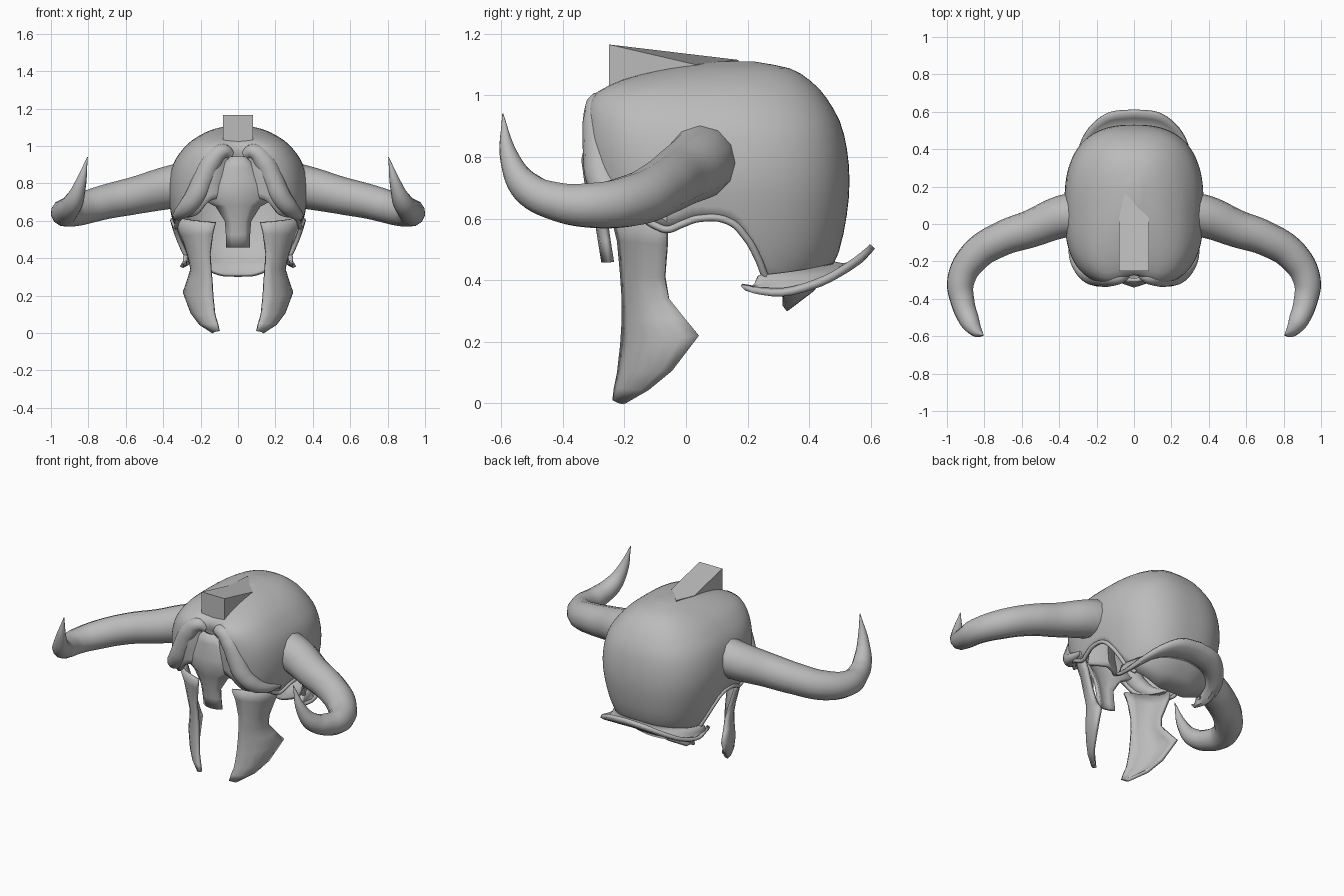
import bpy
import math
from mathutils import Vector

cube = bpy.data.objects.get("Cube")
if cube:
    bpy.data.objects.remove(cube, do_unlink=True)

steel = bpy.data.materials.new("grey_steel")
steel.use_nodes = True
steel.diffuse_color = (0.5, 0.5, 0.5, 1)
steel.node_tree.nodes["Principled BSDF"].inputs["Base Color"].default_value = (0.5, 0.5, 0.5, 1)


def table(rows, t):
    """Smoothly look up the columns of a table whose first column is t."""
    t = max(rows[0][0], min(rows[-1][0], t))
    for i, (a, b) in enumerate(zip(rows, rows[1:])):
        if t <= b[0]:
            p, n = rows[max(i - 1, 0)], rows[min(i + 2, len(rows) - 1)]
            h = b[0] - a[0]
            f = (t - a[0]) / h
            out = []
            for k in range(1, len(a)):
                m0 = (b[k] - p[k]) / (b[0] - p[0]) * h
                m1 = (n[k] - a[k]) / (n[0] - a[0]) * h
                out.append((2*f**3 - 3*f*f + 1) * a[k] + (f**3 - 2*f*f + f) * m0
                           + (3*f*f - 2*f**3) * b[k] + (f**3 - f*f) * m1)
            return out


def finish(obj, angle=40):
    obj.data.materials.clear()
    obj.data.materials.append(steel)
    bpy.ops.object.select_all(action='DESELECT')
    obj.select_set(True)
    bpy.context.view_layer.objects.active = obj
    bpy.ops.object.shade_smooth_by_angle(angle=math.radians(angle))
    return obj


def mesh_part(name, verts, faces, thickness=0, offset=-1, mirror=False):
    me = bpy.data.meshes.new(name)
    me.from_pydata(verts, [], faces)
    me.update()
    obj = bpy.data.objects.new(name, me)
    bpy.context.collection.objects.link(obj)
    if thickness:
        mod = obj.modifiers.new("thickness", 'SOLIDIFY')
        mod.thickness, mod.offset = thickness, offset
    if mirror:
        obj.modifiers.new("mirror", 'MIRROR').use_mirror_merge = False
    return finish(obj)


def grid_part(name, rows, closed=False, **kw):
    """Skin a list of equally long point rows."""
    n = len(rows[0])
    faces = []
    for r in range(len(rows) - 1):
        for c in range(n if closed else n - 1):
            d = (c + 1) % n
            faces.append((r*n + c, r*n + d, (r+1)*n + d, (r+1)*n + c))
    if closed:
        faces.append(tuple((len(rows) - 1)*n + c for c in range(n)))
    return mesh_part(name, [p for row in rows for p in row], faces, **kw)


def tube(name, points, depth=1, sides=4):
    """Round tube through (x, y, z, radius) points."""
    cu = bpy.data.curves.new(name, 'CURVE')
    cu.dimensions = '3D'
    cu.bevel_depth, cu.bevel_resolution = depth, sides
    cu.resolution_u, cu.use_fill_caps = 6, True
    sp = cu.splines.new('BEZIER')
    sp.bezier_points.add(len(points) - 1)
    for bp, (x, y, z, r) in zip(sp.bezier_points, points):
        bp.co, bp.radius = (x, y, z), r
        bp.handle_left_type = bp.handle_right_type = 'AUTO'
    obj = bpy.data.objects.new(name, cu)
    bpy.context.collection.objects.link(obj)
    bpy.ops.object.select_all(action='DESELECT')
    obj.select_set(True)
    bpy.context.view_layer.objects.active = obj
    bpy.ops.object.convert(target='MESH')
    return finish(bpy.context.view_layer.objects.active, 60)


# Bowl sections: height, front y, back y, half width
BOWL = [(.30, -.10, .33, .19), (.36, -.20, .41, .26), (.45, -.26, .48, .305),
        (.60, -.30, .52, .35), (.75, -.325, .53, .372), (.90, -.335, .505, .348),
        (1.0, -.315, .45, .28), (1.05, -.22, .40, .215), (1.09, -.05, .33, .13),
        (1.11, .10, .22, .04)]
# Bowl lower edge: angle from the front, height
EDGE = [(0, .72), (14, .71), (30, .63), (58, .61), (74, .565), (86, .60),
        (94, .58), (102, .49), (112, .40), (135, .34), (158, .305), (180, .30)]


def bowl_point(deg, z):
    front, back, w = table(BOWL, z)
    a = math.radians(deg)
    s, c = math.sin(a), -math.cos(a)
    e = 2 / 3 if c < 0 else 2 / 2.55
    x = w * math.copysign(abs(s) ** e, s)
    y = (front + back) / 2 + (back - front) / 2 * math.copysign(abs(c) ** e, c)
    if c < 0:
        # cleft over the forehead
        y += .08 * math.exp(-(x / .09) ** 2) * min(1, max(0, (1.09 - z) * 6))
    return (x, y, z)


def edge_height(deg):
    return table(EDGE, abs((deg + 180) % 360 - 180))[0]


rows = []
for j in range(21):
    f = math.sin(j / 20 * math.pi / 2)
    rows.append([bowl_point(i * 3, edge_height(i * 3) + (1.11 - edge_height(i * 3)) * f)
                 for i in range(120)])
grid_part("bowl", rows, closed=True, thickness=.02)

# Neck guard: flared scoop around the back; rim is angle, x, y, z
RIM = [(0, 0, .605, .51), (25, .13, .59, .495), (45, .22, .53, .45), (62, .28, .44, .40),
       (80, .305, .31, .365), (100, .285, .18, .385)]
guard = []
for k in range(5):
    f = k / 4
    row = []
    for i in range(-20, 21):
        x, y, z = table(RIM, abs(i) * 5)
        base = Vector(bowl_point(180 - abs(i) * 3.7, .455 - .035 * abs(i) / 20)) * .99
        p = base.lerp(Vector((x, y, z)), f)
        p.z -= .03 * math.sin(f * math.pi)
        p.x = math.copysign(p.x, i)
        row.append(p)
    guard.append(row)
grid_part("neck_guard", guard, thickness=.022, offset=0)

# Cheek guards: front edge and back edge points down each plate
CHEEK = [((.12, -.23, .59), (.34, -.06, .62)), ((.135, -.215, .53), (.30, -.06, .52)),
         ((.15, -.205, .42), (.26, -.068, .41)), ((.145, -.20, .34), (.245, -.055, .34)),
         ((.14, -.20, .27), (.265, -.005, .275)), ((.135, -.205, .19), (.285, .042, .22)),
         ((.125, -.215, .10), (.245, -.045, .11)), ((.11, -.225, .05), (.20, -.12, .05)),
         ((.10, -.23, .01), (.13, -.20, .005))]
plate = []
for a, b in CHEEK:
    a, b = Vector(a), Vector(b)
    width = (b - a).length
    out = Vector((.85, -.5, 0)) * width * .2
    plate.append([a.lerp(b, k / 6) + out * math.sin(k / 6 * math.pi) for k in range(7)])
grid_part("cheek_guards", plate, thickness=.02, offset=0, mirror=True)

# Forehead plate with raised diamond, running down into the nose guard
half = [(.03, .94, 0), (.09, .88, .01), (.17, .79, .03), (.19, .72, .02),
        (.11, .685, .015), (.06, .60, .005), (.055, .53, .005), (.055, .46, .005)]
nose = []
for w, z, ridge in half:
    y = -.25 - .04 * min(1, max(0, (z - .46) / .25))
    nose.append([(-w, y + .3 * w, z), (-w / 2, y, z), (0, y - ridge, z),
                 (w / 2, y, z), (w, y + .3 * w, z)])
grid_part("nose_guard", nose, thickness=.02)

# Crest block: keystone front, sloping top, pointed back
mesh_part("crest",
          [(-.08, -.25, 1.165), (.08, -.25, 1.165), (.08, .03, 1.1), (-.05, .17, 1.115),
           (-.08, .03, 1.1), (-.08, -.25, 1.01), (.08, -.25, 1.01), (.08, .03, 1.03),
           (-.05, .17, 1.06), (-.08, .03, 1.03), (-.03, -.26, .93), (.03, -.26, .93)],
          [(0, 1, 2, 3, 4), (0, 5, 6, 1), (5, 10, 11, 6), (1, 6, 7, 2), (2, 7, 8, 3),
           (3, 8, 9, 4), (4, 9, 5, 0), (5, 9, 7, 6), (9, 8, 7), (5, 6, 11, 10)])

# Horns, rolled brows and ear rims on both sides
HORN = [(.30, .05, .79, .12), (.38, .04, .775, .114), (.55, -.025, .735, .10),
        (.71, -.08, .70, .092), (.85, -.17, .66, .086), (.925, -.30, .643, .075),
        (.915, -.42, .655, .064), (.88, -.515, .70, .054), (.845, -.57, .79, .033),
        (.805, -.595, .94, .002)]
BROW = [(.035, -.265, .95, .025), (.08, -.28, .97, .042), (.14, -.28, .915, .056),
        (.185, -.275, .82, .06), (.22, -.27, .74, .058), (.265, -.245, .68, .05),
        (.31, -.19, .64, .034), (.338, -.07, .615, .012)]
for side, s in (("left", 1), ("right", -1)):
    tube(side + "_horn", [(s*x, y, z, r) for x, y, z, r in HORN])
    tube(side + "_brow", [(s*x, y, z, r) for x, y, z, r in BROW])
    rim = [bowl_point(s * d, edge_height(d)) for d in range(56, 125, 6)]
    tube(side + "_ear_rim", [(*p, .012) for p in rim], sides=2)
